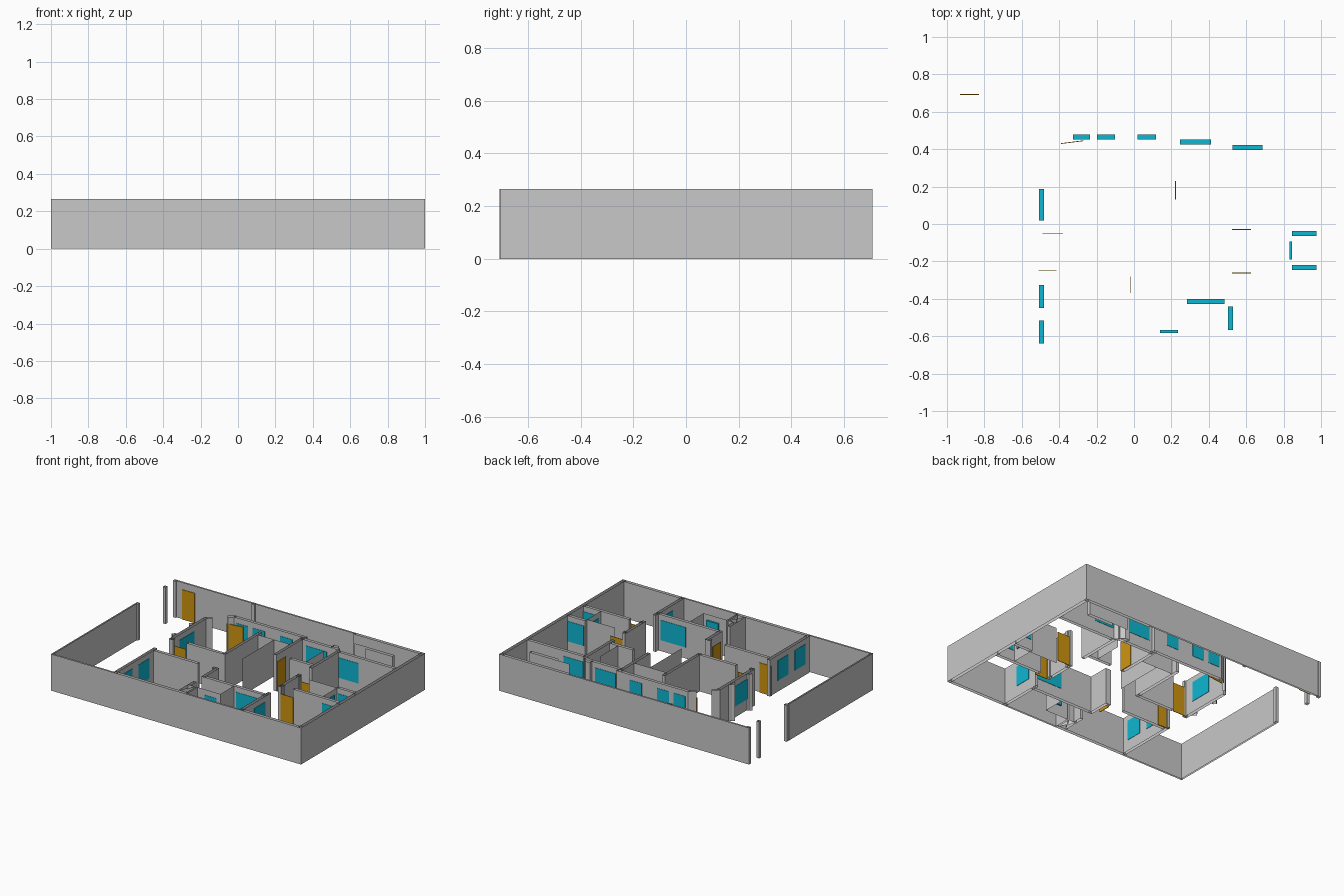
import bpy
import bmesh
from mathutils import Vector

cube = bpy.data.objects.get("Cube")
if cube:
    bpy.data.objects.remove(cube, do_unlink=True)

WALL_TOP = .265
DOOR_TOP = .215
WINDOW_BOTTOM, WINDOW_TOP = .08, .225
THICK = .022      # house wall
THIN = .011       # garden fence wall
LEAF = .004       # door leaf


def make_material(name, color):
    material = bpy.data.materials.new(name)
    material.use_nodes = True
    material.diffuse_color = color
    shader = material.node_tree.nodes["Principled BSDF"]
    shader.inputs["Base Color"].default_value = color
    return material


wall_grey = make_material("wall grey", (.58, .58, .58, 1))
door_wood = make_material("door wood", (.62, .3, .005, 1))
window_blue = make_material("window blue", (.004, .47, .64, 1))


def sheet(name, points, closed=True, bottom=0, top=WALL_TOP, material=wall_grey, capped=False):
    """Raise a plan outline into upright faces, open above and below unless capped."""
    bm = bmesh.new()
    low = [bm.verts.new((x, y, bottom)) for x, y in points]
    high = [bm.verts.new((x, y, top)) for x, y in points]
    count = len(points)
    for i in range(count if closed else count - 1):
        j = (i + 1) % count
        bm.faces.new((low[i], low[j], high[j], high[i]))
    if capped:
        bm.faces.new(low[::-1])
        bm.faces.new(high)
    if closed:
        bmesh.ops.recalc_face_normals(bm, faces=bm.faces)
    mesh = bpy.data.meshes.new(name)
    bm.to_mesh(mesh)
    bm.free()
    mesh.materials.append(material)
    thing = bpy.data.objects.new(name, mesh)
    bpy.context.scene.collection.objects.link(thing)
    return thing


def strip(start, end, thickness):
    """Plan rectangle around a centre line."""
    start, end = Vector(start), Vector(end)
    along = (end - start).normalized()
    side = Vector((-along.y, along.x)) * thickness / 2
    return [start - side, end - side, end + side, start + side]


def wall(name, start, end, thickness=THICK):
    sheet(name, strip(start, end, thickness))


def window(name, start, end, thickness=THICK):
    sheet(name, strip(start, end, thickness + .005), bottom=WINDOW_BOTTOM,
          top=WINDOW_TOP, material=window_blue, capped=True)


def door(name, start, end):
    sheet(name, strip(start, end, LEAF), top=DOOR_TOP, material=door_wood, capped=True)


def post(name, x, y, size=.022):
    wall(name, (x, y - size / 2), (x, y + size / 2), size)


# Garden boundary
wall("south_fence", (-1, -.702), (-.5, -.702), THIN)
wall("south_house_wall", (-.5, -.696), (.08, -.696))
wall("south_bath_wall", (.08, -.702), (.51, -.702), THIN)
wall("south_yard_wall", (.51, -.696), (1, -.696))
wall("east_boundary_wall", (.988, -.707), (.988, .707), .024)
wall("north_fence", (-1, .702), (.445, .702), THIN)
wall("north_yard_wall", (.445, .697), (1, .697))
wall("west_fence", (-.995, -.707), (-.995, .25), THIN)
for label, x, y in (("gate_post_south", -.989, .265), ("gate_post_middle", -.989, .58),
                    ("gate_post_north", -.989, .697), ("north_fence_post", -.36, .697)):
    post(label, x, y)

# Southwest bedroom
wall("bedroom_west_wall", (-.495, -.235), (-.495, -.69))
wall("bedroom_north_wall", (-.484, -.266), (-.128, -.266))
wall("bedroom_east_wall", (.016, -.255), (.016, -.425))
post("bedroom_door_jamb", -.005, -.266)

# South bathroom and shaft
wall("bath_north_wall", (.027, -.414), (.52, -.414))
wall("bath_door_pier", (.016, -.512), (.016, -.58))
sheet("bath_lining", [(.265, -.425), (.265, -.58), (.08, -.58), (.08, -.7)], closed=False)
shaft = [(.005, -.58), (.068, -.58), (.068, -.685), (.005, -.685)]
sheet("shaft_walls", shaft)
sheet("shaft_brace", shaft[::2], closed=False)
sheet("shaft_cross_brace", shaft[1::2], closed=False)
wall("bath_east_wall", (.515, -.373), (.515, -.705))

# East entrance wall with its stub jambs
wall("hall_east_wall", (.515, -.024), (.515, -.26))
post("hall_jamb_north", .522, -.05)
post("hall_jamb_south", .522, -.235)

# Stair enclosure on the east side
sheet("stair_north_wall", [(.61, -.062), (.835, -.062)], closed=False)
wall("stair_north_window_wall", (.835, -.05), (.98, -.05))
wall("stair_south_wall", (.61, -.232), (.98, -.232))
sheet("stair_west_wall", [(.835, -.062), (.835, -.22)], closed=False)

# Northeast room
wall("northeast_east_wall", (.515, .42), (.515, .094))
wall("northeast_south_wall", (.32, .142), (.504, .142))
wall("northeast_west_wall", (.206, .46), (.206, .13))
wall("northeast_north_wall", (.206, .438), (.504, .438))
sheet("northeast_closet_panel", [(.437, .36), (.437, .153)], closed=False)
sheet("northeast_corner", [(.437, .44), (.437, .475), (.472, .475), (.525, .42), (.5, .42)])
wall("service_yard_wall", (.525, .41), (.976, .41))
sheet("garden_screen_wall", [(.64, .546), (.855, .546), (.855, .57), (.535, .57)], closed=False)

# Northwest living room and kitchen
wall("living_north_wall", (-.35, .464), (.225, .464))
sheet("living_north_corner", [(-.35, .475), (-.395, .442), (-.38, .426), (-.35, .453)])
sheet("living_west_corner", [(-.505, .335), (-.465, .373), (-.455, .357), (-.483, .325)])
wall("living_west_wall", (-.494, .335), (-.494, -.07))
post("living_door_jamb", -.483, -.058)
wall("living_south_wall", (-.37, -.048), (-.062, -.048))
wall("kitchen_west_wall", (-.072, .36), (-.072, -.06))
sheet("kitchen_north_panel", [(-.062, .314), (.196, .314)], closed=False)
sheet("kitchen_east_panel", [(.07, .314), (.07, -.048)], closed=False)

# Stepped jambs either side of the bay window, mirrored about its middle
for label, side in (("north", 1), ("south", -1)):
    steps = [(-.505, .13), (-.505, .08), (-.52, .08), (-.535, .1), (-.52, .11)]
    sheet("bay_jamb_" + label, [(x, .104 + side * y) for x, y in steps])

# Windows
for label, left, right in (("west", -.327, -.236), ("middle", -.198, -.102), ("east", .02, .118)):
    window("living_window_" + label, (left, .464), (right, .464))
for label, low, high in (("north", -.448, -.325), ("south", -.64, -.517)):
    window("bedroom_window_" + label, (-.495, low), (-.495, high))
window("bay_window", (-.494, .02), (-.494, .187))
window("northeast_window", (.247, .438), (.413, .438))
window("service_yard_window", (.527, .41), (.686, .41))
window("bath_north_window", (.284, -.414), (.483, -.414))
window("bath_east_window", (.515, -.566), (.515, -.442))
window("bath_small_window", (.14, -.575), (.236, -.575), .01)
window("stair_north_window", (.845, -.05), (.976, -.05))
window("stair_south_window", (.845, -.232), (.976, -.232))
window("stair_west_window", (.837, -.19), (.837, -.094), .008)

# Open door leaves
door("garden_gate_leaf", (-.93, .692), (-.83, .692))
door("living_door_leaf", (-.39, .43), (-.27, .445))
door("west_entrance_leaf_north", (-.49, -.052), (-.38, -.052))
door("west_entrance_leaf_south", (-.51, -.25), (-.415, -.25))
door("bedroom_door_leaf", (-.02, -.28), (-.02, -.37))
door("northeast_door_leaf", (.222, .13), (.222, .23))
door("east_entrance_leaf_north", (.525, -.03), (.625, -.03))
door("east_entrance_leaf_south", (.525, -.262), (.625, -.262))
